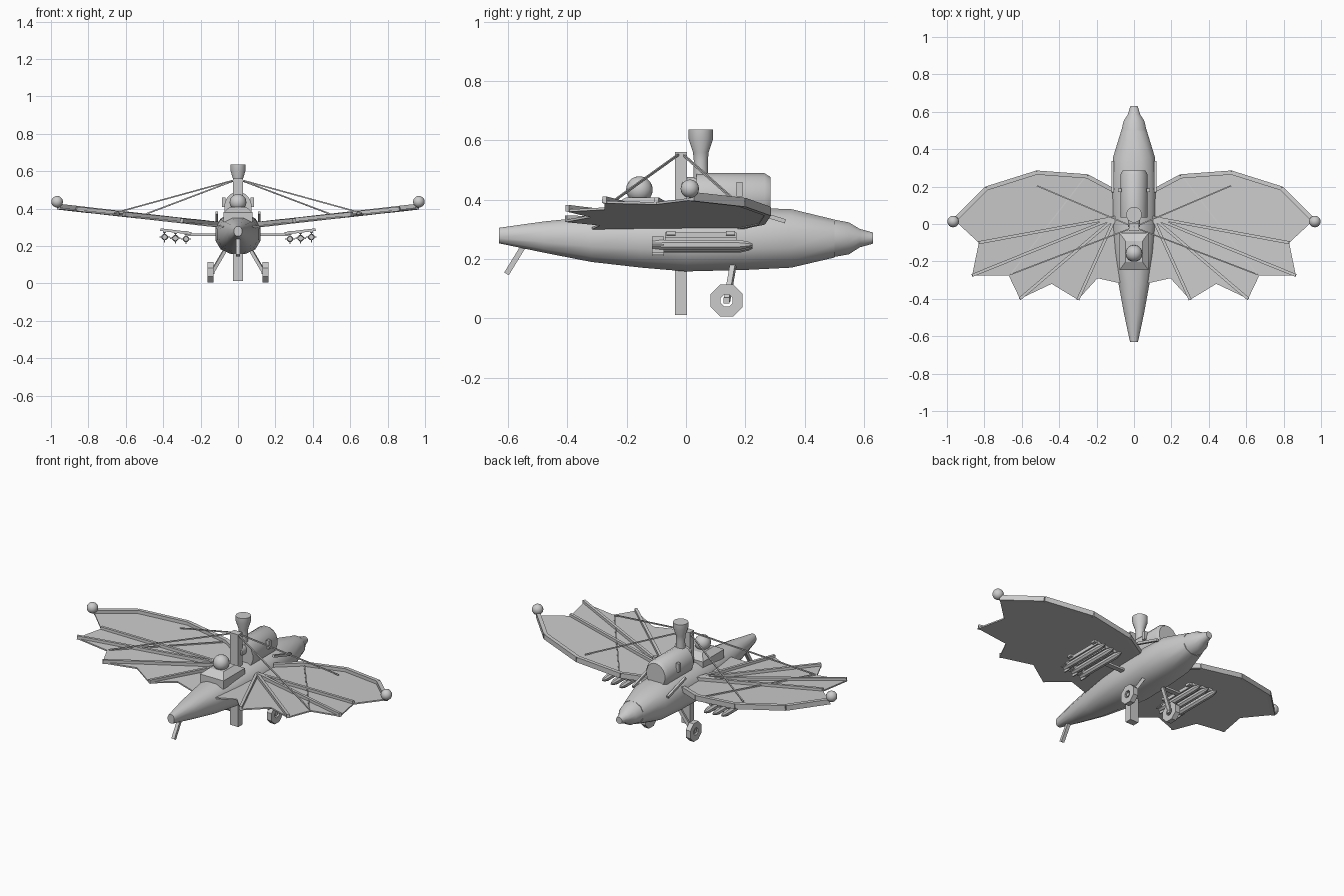
import bpy, bmesh, math
from mathutils import Vector, Matrix

if "Cube" in bpy.data.objects:
    bpy.data.objects.remove(bpy.data.objects["Cube"])

metal = bpy.data.materials.new("plain_grey")
metal.diffuse_color = (0.6, 0.6, 0.6, 1)
metal.use_nodes = True
metal.node_tree.nodes["Principled BSDF"].inputs["Base Color"].default_value = metal.diffuse_color


def finish(name, bm, smooth=False):
    bmesh.ops.recalc_face_normals(bm, faces=bm.faces[:])
    me = bpy.data.meshes.new(name)
    bm.to_mesh(me)
    bm.free()
    me.materials.append(metal)
    ob = bpy.data.objects.new(name, me)
    bpy.context.collection.objects.link(ob)
    if smooth:
        bpy.ops.object.select_all(action='DESELECT')
        ob.select_set(True)
        bpy.context.view_layer.objects.active = ob
        bpy.ops.object.shade_smooth_by_angle(angle=math.radians(35))
    return ob


def loft(name, rings, smooth=True):
    """Skin a list of equally sized point rings and cap the ends."""
    bm = bmesh.new()
    vs = [[bm.verts.new(p) for p in r] for r in rings]
    n = len(vs[0])
    for a, b in zip(vs, vs[1:]):
        for i in range(n):
            bm.faces.new((a[i], a[(i + 1) % n], b[(i + 1) % n], b[i]))
    bm.faces.new(vs[0])
    bm.faces.new(vs[-1])
    return finish(name, bm, smooth)


def ring(center, axis, rx, rz, n, power=1.0):
    """Ring around the y or z axis; power below 1 squares it off."""
    pts = []
    for i in range(n):
        a = 2 * math.pi * (i + 0.5) / n
        c, s = math.cos(a), math.sin(a)
        u = rx * math.copysign(abs(c) ** power, c)
        v = rz * math.copysign(abs(s) ** power, s)
        off = {'y': (u, 0, v), 'z': (u, v, 0), 'x': (0, u, v)}[axis]
        pts.append(Vector(center) + Vector(off))
    return pts


def beam(name, a, b, w, h):
    """Rectangular bar between two points."""
    a, b = Vector(a), Vector(b)
    d = b - a
    bm = bmesh.new()
    rot = d.to_track_quat('Y', 'Z').to_matrix().to_4x4()
    m = Matrix.Translation((a + b) / 2) @ rot @ Matrix.Diagonal((w, d.length, h, 1))
    bmesh.ops.create_cube(bm, size=1, matrix=m)
    return finish(name, bm)


def ball(name, loc, r):
    bm = bmesh.new()
    bmesh.ops.create_uvsphere(bm, u_segments=16, v_segments=10, radius=r,
                              matrix=Matrix.Translation(loc))
    return finish(name, bm, True)


# Fuselage: y, half width, bottom z, top z
hull = [(-0.63, 0.022, 0.252, 0.306), (-0.48, 0.055, 0.22, 0.328),
        (-0.32, 0.085, 0.188, 0.345), (-0.15, 0.112, 0.168, 0.36),
        (0.0, 0.124, 0.155, 0.37), (0.2, 0.124, 0.16, 0.376),
        (0.355, 0.116, 0.168, 0.371), (0.50, 0.07, 0.203, 0.335)]
loft("fuselage", [ring((0, y, (b + t) / 2), 'y', w, (t - b) / 2, 12, 0.85)
                  for y, w, b, t in hull])
nose = [(0.49, 0.072, 0.203, 0.337), (0.55, 0.058, 0.214, 0.325),
        (0.585, 0.035, 0.238, 0.303), (0.63, 0.02, 0.251, 0.29)]
loft("nose", [ring((0, y, (b + t) / 2), 'y', w, (t - b) / 2, 12)
              for y, w, b, t in nose])

# Boiler, its rear drum and the smokestack
loft("boiler", [ring((0, y, 0.408), 'y', r, r * 1.12, 16)
                for y, r in [(0.035, 0.074), (0.265, 0.074), (0.285, 0.062)]])
loft("boiler_drum", [ring((0, y, 0.443), 'y', r, r, 12)
                     for y, r in [(-0.02, 0.024), (-0.01, 0.034), (0.04, 0.034)]])
loft("smokestack", [ring((0, 0.05, z), 'z', r, r, 16)
                    for z, r in [(0.44, 0.027), (0.53, 0.024), (0.56, 0.027),
                                 (0.605, 0.042), (0.636, 0.042)]])

# Central post, tail skid
beam("center_post", (0, -0.017, 0.012), (0, -0.017, 0.56), 0.055, 0.04)
beam("tail_skid", (0, -0.55, 0.24), (0, -0.605, 0.15), 0.02, 0.018)

# Cockpit base and pilot dome
loft("cockpit_base", [[Vector((x * w, -0.147 + y * d, z))
                       for x, y in ((-1, -1), (1, -1), (1, 1), (-1, 1))]
                      for w, d, z in ((0.078, 0.1, 0.33), (0.078, 0.1, 0.38),
                                      (0.045, 0.055, 0.408))], False)
ball("cockpit_dome", (0, -0.157, 0.434), 0.045)


def wz(x):
    """Wing height at a given span position."""
    return 0.302 + 0.112 * (abs(x) - 0.1)


edge = [(0.11, 0.18), (0.25, 0.255), (0.52, 0.275), (0.79, 0.19), (0.96, 0.02)]
tips = [(0.83, -0.10), (0.865, -0.275), (0.61, -0.40), (0.30, -0.405)]
outline = edge + [tips[0], tips[1], (0.67, -0.275), tips[2], (0.44, -0.32),
                  tips[3], (0.195, -0.29), (0.06, -0.32)]

for s, side in ((1, "right"), (-1, "left")):
    # Wing membrane
    bm = bmesh.new()
    f = bm.faces.new([bm.verts.new((s * x, y, wz(x))) for x, y in outline])
    ext = bmesh.ops.extrude_face_region(bm, geom=[f])
    bmesh.ops.translate(bm, vec=(0, 0, 0.008),
                        verts=[v for v in ext["geom"] if isinstance(v, bmesh.types.BMVert)])
    finish(side + "_wing_membrane", bm)

    # Leading edge spars and finger ribs
    for (x0, y0), (x1, y1) in zip(edge, edge[1:]):
        beam(side + "_leading_spar", (s * x0, y0, wz(x0) + 0.012),
             (s * x1, y1, wz(x1) + 0.012), 0.022, 0.03)
    for x, y in tips:
        beam(side + "_wing_rib", (s * 0.1, 0.035, wz(0.1) + 0.016),
             (s * x, y, wz(x) + 0.012), 0.016, 0.022)
    ball(side + "_wingtip_ball", (s * 0.967, 0.013, 0.437), 0.031)

    # Bracing wires
    for x, y in ((0.52, 0.205), (0.66, -0.27)):
        beam(side + "_brace_wire", (0, -0.017, 0.558), (s * x, y, wz(x) + 0.012),
             0.007, 0.007)
    beam(side + "_wing_cross_wire", (s * 0.27, 0.24, wz(0.27) + 0.012),
         (s * 0.66, -0.27, wz(0.66) + 0.012), 0.007, 0.007)

    # Side slats and small boiler plates
    beam(side + "_side_slat", (s * 0.114, 0.17, 0.378), (s * 0.114, 0.335, 0.327),
         0.014, 0.014)
    beam(side + "_boiler_plate", (s * 0.076, 0.18, 0.41), (s * 0.076, 0.18, 0.46),
         0.02, 0.02)

    # Rocket rack
    beam(side + "_rack_arm", (s * 0.1, 0.05, 0.26), (s * 0.27, 0.05, 0.26), 0.03, 0.012)
    for y in (-0.05, 0.15):
        beam(side + "_rack_crossbar", (s * 0.25, y, 0.268), (s * 0.415, y, 0.288),
             0.03, 0.014)
    for x, z in ((0.278, 0.238), (0.335, 0.242), (0.392, 0.248)):
        beam(side + "_rack_rail", (s * x, -0.07, z + 0.032), (s * x, 0.17, z + 0.032),
             0.016, 0.02)
        loft(side + "_rocket", [ring((s * x, y, z), 'y', r, r, 8)
                                for y, r in ((-0.115, 0.013), (-0.08, 0.018),
                                             (0.18, 0.018), (0.21, 0.011), (0.225, 0.003))])
        for w, h in ((0.056, 0.006), (0.006, 0.056)):
            beam(side + "_rocket_fin", (s * x, -0.115, z), (s * x, -0.075, z), w, h)

    # Landing gear: strut, axle and an octagonal wheel with an open hub
    beam(side + "_gear_strut", (s * 0.065, 0.16, 0.185), (s * 0.138, 0.138, 0.06),
         0.018, 0.018)
    beam(side + "_axle", (s * 0.125, 0.137, 0.06), (s * 0.158, 0.137, 0.06), 0.02, 0.02)
    bm = bmesh.new()
    loops = [[bm.verts.new(p) for p in ring((s * x, 0.137, 0.06), 'x', r, r, 8)]
             for x, r in ((0.132, 0.058), (0.162, 0.058), (0.162, 0.022), (0.132, 0.022))]
    for a, b in zip(loops, loops[1:] + loops[:1]):
        for i in range(8):
            bm.faces.new((a[i], a[(i + 1) % 8], b[(i + 1) % 8], b[i]))
    finish(side + "_wheel", bm)
